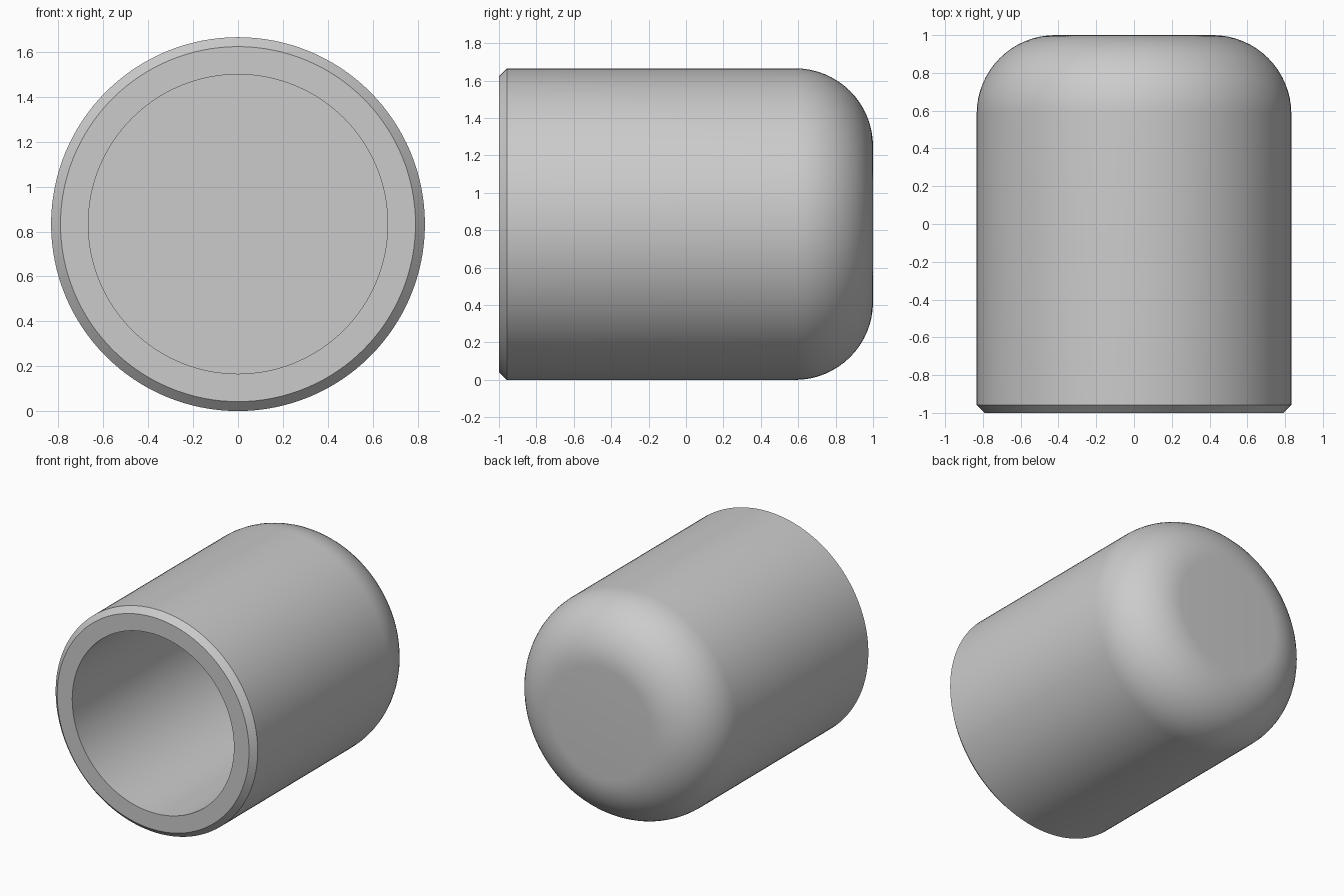
import bpy, bmesh, math
from mathutils import Matrix, Vector

cube = bpy.data.objects.get("Cube")
if cube:
    bpy.data.objects.remove(cube, do_unlink=True)

RADIUS, BORE = 0.833, 0.667
FRONT, BACK, FLOOR = -1.0, 1.0, 0.75
CHAMFER, FILLET = 0.042, 0.417
SIDES, ARC_STEPS = 128, 16

# Plain grey material
grey = bpy.data.materials.new("plain_grey")
grey.use_nodes = True
colour = (0.6, 0.6, 0.6, 1)
grey.diffuse_color = colour
grey.node_tree.nodes["Principled BSDF"].inputs["Base Color"].default_value = colour

# Half section (radius, y): bore floor, bore wall, rim, chamfer, body, rounded end
profile = [(0, FLOOR), (BORE, FLOOR), (BORE, FRONT),
           (RADIUS - CHAMFER, FRONT), (RADIUS, FRONT + CHAMFER)]
for i in range(ARC_STEPS + 1):
    a = math.pi / 2 * i / ARC_STEPS
    profile.append((RADIUS - FILLET + FILLET * math.cos(a),
                    BACK - FILLET + FILLET * math.sin(a)))
profile.append((0, BACK))

# Revolve the section around the y axis
bm = bmesh.new()
verts = [bm.verts.new((r, y, 0)) for r, y in profile]
edges = [bm.edges.new(pair) for pair in zip(verts, verts[1:])]
bmesh.ops.spin(bm, geom=verts + edges, cent=(0, 0, 0), axis=(0, 1, 0),
               angle=math.tau, steps=SIDES, use_merge=True)
bmesh.ops.remove_doubles(bm, verts=bm.verts, dist=0.0001)
bmesh.ops.recalc_face_normals(bm, faces=bm.faces)
bmesh.ops.transform(bm, matrix=Matrix.Translation(Vector((0, 0, RADIUS))), verts=bm.verts)

mesh = bpy.data.meshes.new("hollow_cap")
bm.to_mesh(mesh)
bm.free()
mesh.materials.append(grey)
cap = bpy.data.objects.new("hollow_cap", mesh)
bpy.context.collection.objects.link(cap)

# Smooth the round surfaces, keep the rim edges sharp
bpy.ops.object.select_all(action="DESELECT")
cap.select_set(True)
bpy.context.view_layer.objects.active = cap
bpy.ops.object.shade_smooth_by_angle(angle=math.radians(30))
